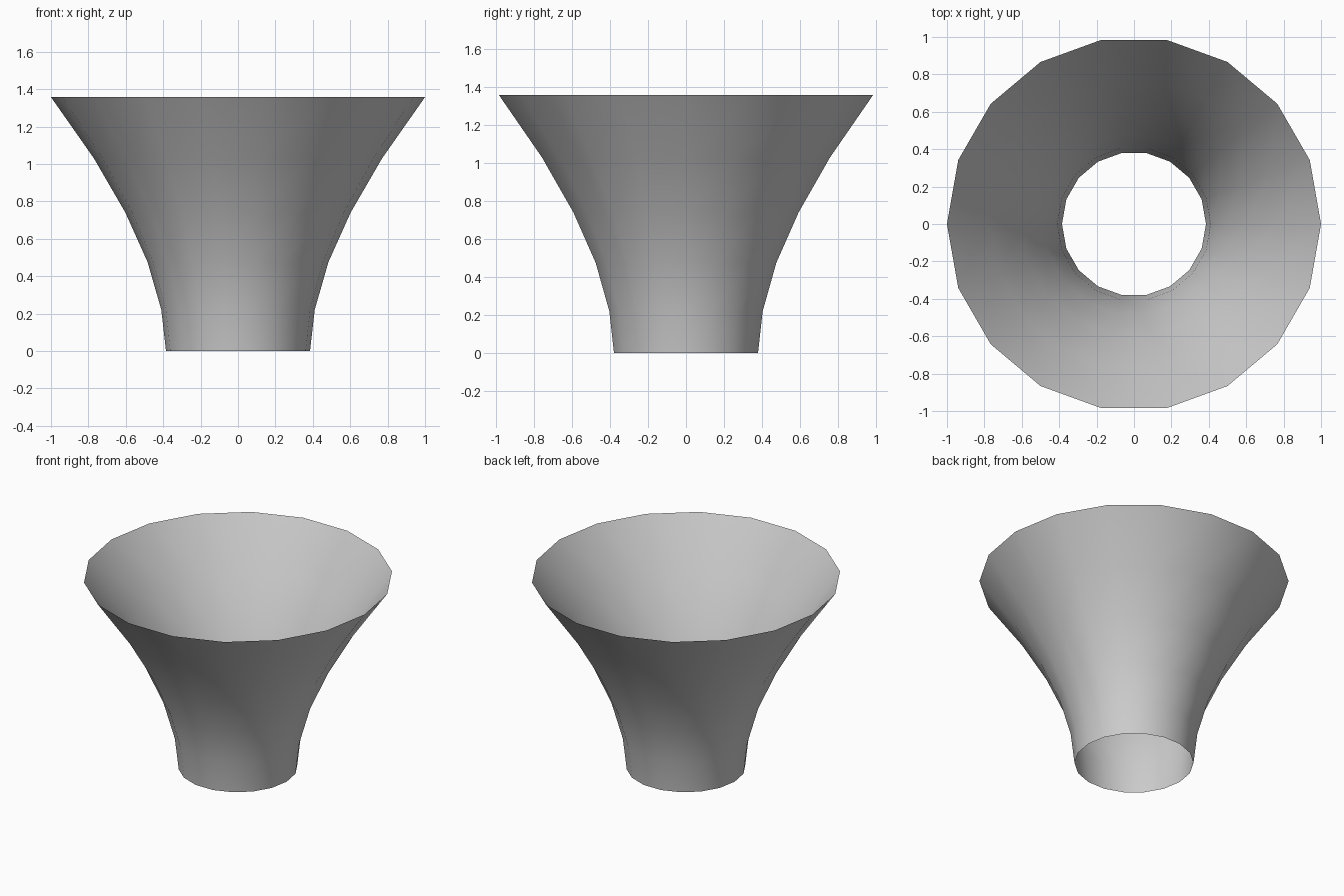
import bpy, bmesh
from math import cos, sin, tau

if "Cube" in bpy.data.objects:
    bpy.data.objects.remove(bpy.data.objects["Cube"])

SIDES = 18
# (radius, height) from the narrow neck up to the wide rim
PROFILE = [(0.385, 0.0), (0.41, 0.22), (0.483, 0.475),
           (0.602, 0.74), (0.77, 1.03), (1.0, 1.358)]


def lathe(name, profile, sides):
    """Open surface of revolution around z."""
    bm = bmesh.new()
    rings = [[bm.verts.new((r * cos(tau * i / sides), r * sin(tau * i / sides), z))
              for i in range(sides)] for r, z in profile]
    for low, high in zip(rings, rings[1:]):
        for i in range(sides):
            j = (i + 1) % sides
            bm.faces.new((low[i], low[j], high[j], high[i])).smooth = True
    mesh = bpy.data.meshes.new(name)
    bm.to_mesh(mesh)
    bm.free()
    obj = bpy.data.objects.new(name, mesh)
    bpy.context.collection.objects.link(obj)
    return obj


# Flared funnel shell, open at both ends
lathe("flared_funnel", PROFILE, SIDES)
